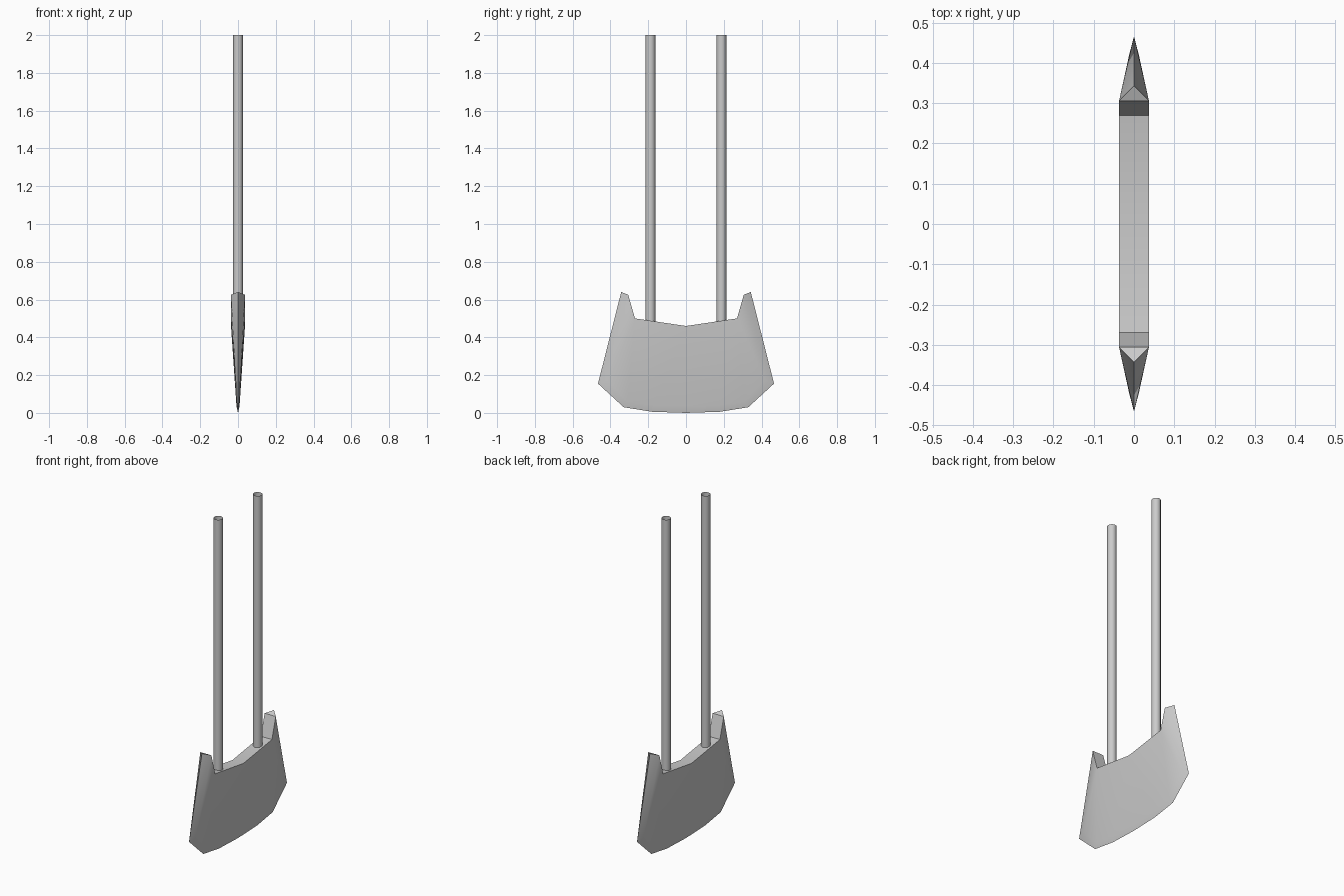
import bpy, bmesh, math

if "Cube" in bpy.data.objects:
    bpy.data.objects.remove(bpy.data.objects["Cube"])

def finish(bm, name, angle, mirror_axes):
    bmesh.ops.recalc_face_normals(bm, faces=bm.faces)
    mesh = bpy.data.meshes.new(name)
    bm.to_mesh(mesh)
    bm.free()
    ob = bpy.data.objects.new(name, mesh)
    bpy.context.collection.objects.link(ob)
    bpy.ops.object.select_all(action='DESELECT')
    ob.select_set(True)
    bpy.context.view_layer.objects.active = ob
    m = ob.modifiers.new("mirror", 'MIRROR')
    m.use_axis = mirror_axes
    bpy.ops.object.modifier_apply(modifier=m.name)
    bpy.ops.object.shade_smooth_by_angle(angle=math.radians(angle))
    return ob

# blade: one quarter (+x, +y), mirrored both ways
W = 0.037
points = {
    # top rim and its centre line
    "t0": (W, 0, 0.46), "t1": (W, 0.27, 0.50), "t2": (W, 0.306, 0.625),
    "c0": (0, 0, 0.46), "c1": (0, 0.27, 0.50), "c2": (0, 0.306, 0.625),
    # outer sharp edge
    "p": (0, 0.343, 0.64), "e1": (0, 0.466, 0.155), "e2": (0, 0.33, 0.03),
    "e3": (0, 0.18, 0.006), "e0": (0, 0, 0),
    # start of the edge bevel
    "b1": (0.012, 0.42, 0.175), "b2": (0.008, 0.31, 0.06),
    "b3": (0.008, 0.17, 0.04), "b0": (0.008, 0, 0.035),
}
faces = ["t0 t1 b3 b0", "t1 b2 b3", "t1 b1 b2", "t1 t2 b1",
         "t2 p e1 b1", "b1 e1 e2 b2", "b2 e2 e3 b3", "b3 e3 e0 b0",
         "t0 c0 c1 t1", "t1 c1 c2 t2", "t2 c2 p"]
bm = bmesh.new()
v = {k: bm.verts.new(co) for k, co in points.items()}
for f in faces:
    bm.faces.new([v[k] for k in f.split()])
# orient outwards via the outer side panel, then mirror
blade = finish(bm, "blade", 40, (True, True, False))
bm = bmesh.new()
bm.from_mesh(blade.data)
bmesh.ops.recalc_face_normals(bm, faces=bm.faces)
bm.to_mesh(blade.data)
bm.free()

# hanging rods: open tubes
bm = bmesh.new()
R, Y, SIDES = 0.026, 0.188, 12
rings = [[bm.verts.new((R * math.cos(2 * math.pi * i / SIDES),
                        Y + R * math.sin(2 * math.pi * i / SIDES), z))
          for i in range(SIDES)] for z in (0.47, 2.0)]
for i in range(SIDES):
    j = (i + 1) % SIDES
    bm.faces.new([rings[0][i], rings[0][j], rings[1][j], rings[1][i]])
finish(bm, "rods", 40, (False, True, False))
